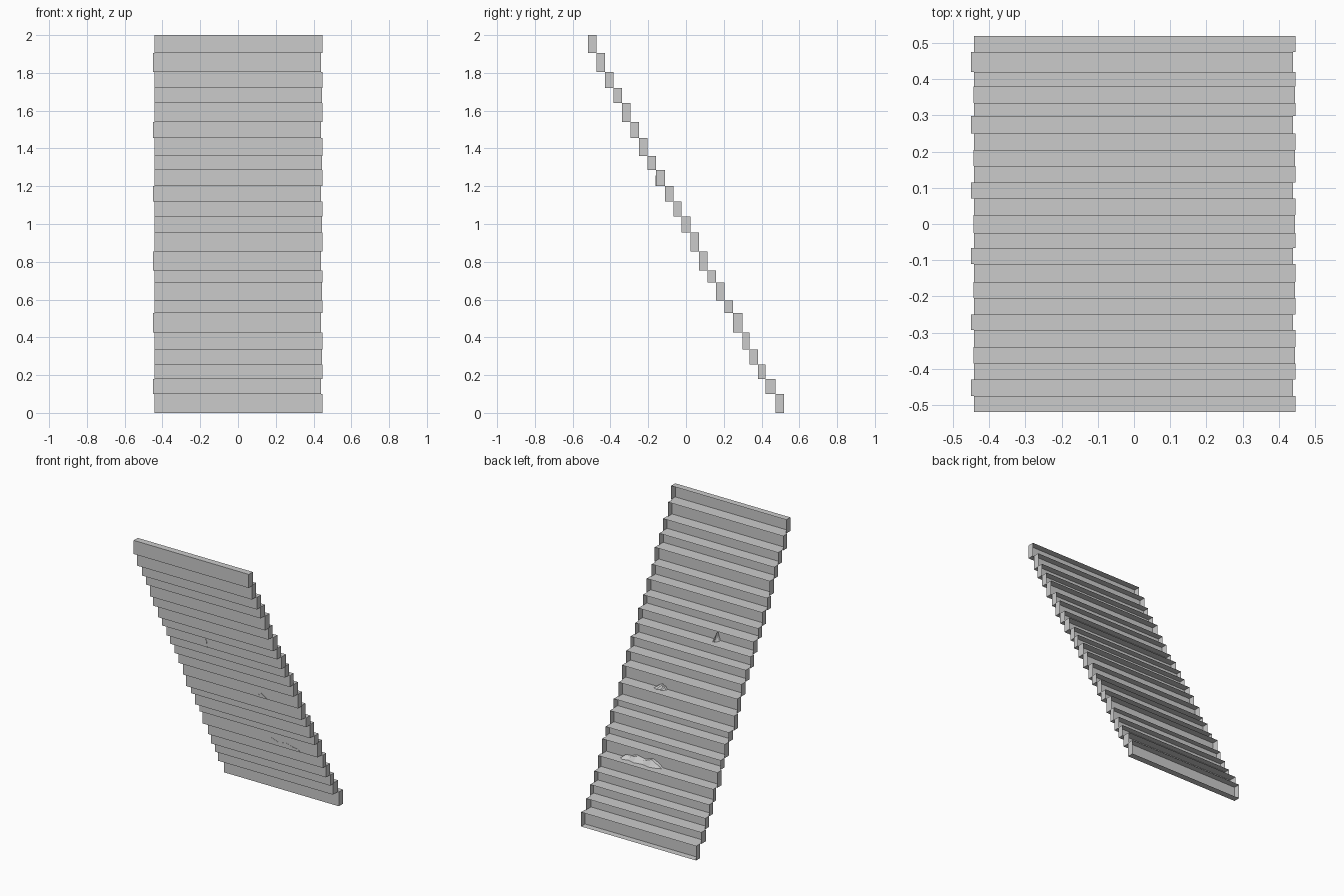
import bpy, bmesh

if "Cube" in bpy.data.objects:
    bpy.data.objects.remove(bpy.data.objects["Cube"])

# Step boundaries going up (z) and forward (y)
Z = [0, .10, .18, .255, .335, .425, .53, .595, .69, .755, .855, .955, 1.04,
     1.12, 1.20, 1.285, 1.36, 1.455, 1.54, 1.64, 1.72, 1.805, 1.905, 2.0]
Y = [.52, .475, .42, .38, .335, .298, .25, .205, .16, .115, .07, .025, -.025,
     -.067, -.11, -.16, -.205, -.25, -.293, -.34, -.385, -.43, -.475, -.52]
# Slight sideways stagger, repeating every four steps
X = [(-.442, .447), (-.45, .44), (-.442, .447), (-.443, .445)]


def finish(bm, name):
    mesh = bpy.data.meshes.new(name)
    bm.to_mesh(mesh)
    bm.free()
    obj = bpy.data.objects.new(name, mesh)
    bpy.context.collection.objects.link(obj)
    return obj


def step(i):
    """Hollow stone step: a box left open at the back."""
    x0, x1 = X[i % 4]
    bm = bmesh.new()
    bmesh.ops.create_cube(bm, size=1)
    for v in bm.verts:
        v.co.x = x1 if v.co.x > 0 else x0
        v.co.y = Y[i] if v.co.y > 0 else Y[i + 1]
        v.co.z = Z[i + 1] if v.co.z > 0 else Z[i]
    back = [f for f in bm.faces if f.normal.y > .9]
    bmesh.ops.delete(bm, geom=back, context='FACES_ONLY')
    finish(bm, f"step_{i + 1:02d}")


def rubble(name, i, outline):
    """Faceted heap on tread i, just showing through the riser."""
    y0, y1, z = Y[i + 1] - .002, Y[i] - .004, Z[i]
    bm = bmesh.new()
    front = [bm.verts.new((x, y0, z + h)) for x, h in outline]
    mid = [bm.verts.new((x, y0 + .4 * (y1 - y0), z + h * (.75 if k % 2 else .95)))
           for k, (x, h) in enumerate(outline)]
    back = [bm.verts.new((x, y1 - (.012 if k % 2 else 0), z))
            for k, (x, h) in enumerate(outline)]
    bm.faces.new(front)
    for a, b in ((front, mid), (mid, back)):
        for k in range(len(a) - 1):
            bm.faces.new((a[k], a[k + 1], b[k + 1]))
            bm.faces.new((a[k], b[k + 1], b[k]))
    bmesh.ops.recalc_face_normals(bm, faces=bm.faces)
    finish(bm, name)


# Staircase
for i in range(23):
    step(i)

# Rubble heaps on three treads
rubble("rubble_large", 5, [(0, 0), (.035, .026), (.08, .046), (.14, .026),
                           (.20, .037), (.25, .022), (.29, .018), (.31, 0)])
rubble("rubble_medium", 10, [(.125, 0), (.14, .02), (.15, .016), (.16, .032),
                             (.185, .018), (.21, 0)])
rubble("rubble_small", 14, [(-.155, 0), (-.143, .03), (-.137, .056),
                            (-.13, .045), (-.125, 0)])
